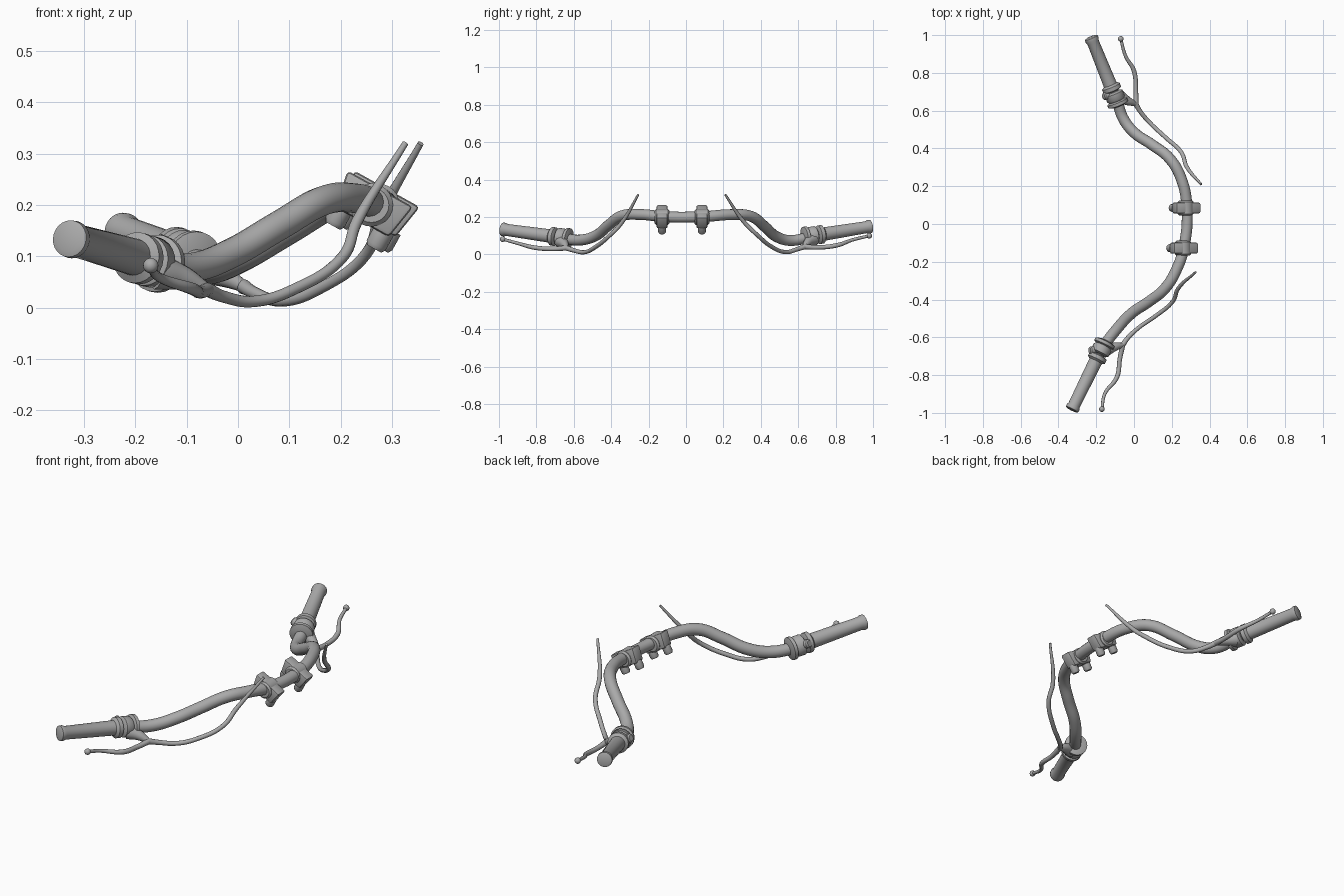
import bpy, bmesh, math
from mathutils import Vector, Matrix

if "Cube" in bpy.data.objects:
    bpy.data.objects.remove(bpy.data.objects["Cube"])

grey = bpy.data.materials.new("satin_grey")
grey.use_nodes = True
grey.diffuse_color = (0.4, 0.4, 0.4, 1)
grey.node_tree.nodes["Principled BSDF"].inputs["Base Color"].default_value = (0.4, 0.4, 0.4, 1)


def finish(ob, angle=40):
    """Apply the material and smooth shading."""
    ob.data.materials.clear()
    ob.data.materials.append(grey)
    bpy.ops.object.select_all(action="DESELECT")
    ob.select_set(True)
    bpy.context.view_layer.objects.active = ob
    bpy.ops.object.shade_smooth_by_angle(angle=math.radians(angle))
    return ob


def add_mesh(name, bm, matrix=Matrix()):
    bmesh.ops.recalc_face_normals(bm, faces=bm.faces[:])
    me = bpy.data.meshes.new(name)
    bm.to_mesh(me)
    bm.free()
    me.transform(matrix)
    ob = bpy.data.objects.new(name, me)
    bpy.context.collection.objects.link(ob)
    return finish(ob)


def tube(name, points, radii, sides=4):
    """Smooth tapered tube through the points."""
    cu = bpy.data.curves.new(name, "CURVE")
    cu.dimensions = "3D"
    cu.bevel_depth = 1
    cu.bevel_resolution = sides
    cu.resolution_u = 8
    cu.use_fill_caps = True
    sp = cu.splines.new("BEZIER")
    sp.bezier_points.add(len(points) - 1)
    for i, (bp, p) in enumerate(zip(sp.bezier_points, points)):
        bp.co = p
        bp.radius = radii[min(i, len(radii) - 1)]
        bp.handle_left_type = bp.handle_right_type = "AUTO"
    ob = bpy.data.objects.new(name, cu)
    bpy.context.collection.objects.link(ob)
    bpy.ops.object.select_all(action="DESELECT")
    ob.select_set(True)
    bpy.context.view_layer.objects.active = ob
    bpy.ops.object.convert(target="MESH")
    return finish(bpy.context.object, 60)


def lathe(name, start, direction, profile, sides=24):
    """Solid of revolution; profile holds (distance, radius) pairs."""
    bm = bmesh.new()
    rings = [[bm.verts.new((r * math.cos(a), r * math.sin(a), d))
              for a in (math.tau * k / sides for k in range(sides))] for d, r in profile]
    for a, b in zip(rings, rings[1:]):
        for k in range(sides):
            n = (k + 1) % sides
            bm.faces.new((a[k], a[n], b[n], b[k]))
    bm.faces.new(rings[0])
    bm.faces.new(rings[-1])
    rot = Vector(direction).to_track_quat("Z", "Y").to_matrix().to_4x4()
    return add_mesh(name, bm, Matrix.Translation(start) @ rot)


# Bent bar
bar = [(-.21, -.74, .10), (-.165, -.655, .085), (-.09, -.555, .078), (-.015, -.475, .105),
       (.08, -.41, .16), (.165, -.34, .208), (.23, -.23, .213), (.265, -.12, .202),
       (.28, .09, .202), (.25, .24, .213), (.19, .345, .205), (.095, .42, .15),
       (0, .485, .095), (-.055, .555, .075), (-.09, .65, .09), (-.115, .71, .105)]
tube("bar", bar, [.029], 6)

# Per side: grip end, grip inner end, lever junction, lever path, cable path
sides = {
    "right": ((-.33, -.985, .135), (-.19, -.70, .095),
              [(-.17, -.98, .082), (-.155, -.9, .06), (-.09, -.81, .037),
               (-.075, -.715, .03), (-.06, -.64, .035)],
              [(-.06, -.64, .035), (-.03, -.6, .022), (.03, -.545, .012), (.11, -.49, .036),
               (.205, -.41, .1), (.232, -.345, .168), (.326, -.255, .32)]),
    "left": ((-.228, .99, .15), (-.115, .71, .105),
             [(-.07, .98, .1), (-.045, .89, .078), (0, .81, .05),
              (.01, .70, .038), (.01, .635, .042)],
             [(.01, .635, .042), (.03, .6, .03), (.085, .535, .013), (.165, .46, .04),
              (.25, .38, .105), (.278, .305, .18), (.356, .21, .32)]),
}
for side, (end, inner, lever, cable) in sides.items():
    end, inner = Vector(end), Vector(inner)
    axis = (inner - end).normalized()
    length = (inner - end).length
    # Flared grip with inner flange
    lathe(side + "_grip", end, axis,
          [(0, .026), (.004, .036), (.018, .037), (.03, .032), (length - .03, .036),
           (length - .02, .05), (length, .05), (length + .008, .034)])
    # Lever clamp around the bar
    lathe(side + "_clamp", inner + axis * .012, axis,
          [(0, .036), (.008, .05), (.04, .05), (.05, .042), (.056, .056),
           (.072, .056), (.08, .034)])
    mid = inner + axis * .035
    lathe(side + "_clamp_boss", mid + Vector((-.05, 0, .022)), (1, 0, -.45),
          [(-.012, .015), (-.006, .021), (.03, .021)], 16)
    # Arm joining clamp and lever
    hub = Vector(lever[-1])
    tube(side + "_lever_arm", [mid + Vector((.02, 0, -.02)), mid.lerp(hub, .6), hub],
         [.036, .024, .012])
    tube(side + "_lever", lever, [.008, .009, .012, .012, .014])
    tube(side + "_cable", cable, [.014, .012, .011, .011, .011, .011, .006])
    bpy.ops.mesh.primitive_uv_sphere_add(segments=16, ring_count=8, radius=.015, location=lever[0])
    bpy.context.object.name = side + "_lever_tip"
    finish(bpy.context.object)

# Central bar mounts: tapered block, collar and two bolts each
tilt = Matrix.Rotation(math.radians(29), 4, "Y")
for side, centre in (("right", (.26, -.128, .2)), ("left", (.273, .085, .2))):
    place = Matrix.Translation(centre) @ tilt
    bm = bmesh.new()
    bmesh.ops.create_cube(bm, size=1)
    for v in bm.verts:
        top = v.co.z > 0
        v.co = (v.co.x * (.146 if top else .12), v.co.y * .058, .036 if top else -.038)
    bmesh.ops.bevel(bm, geom=bm.edges[:], offset=.008, segments=2, affect="EDGES", profile=.5)
    add_mesh(side + "_mount_block", bm, place)
    lathe(side + "_mount_collar", Vector(centre) - Vector((0, .04, 0)), (0, 1, 0),
          [(0, .034), (.008, .042), (.072, .042), (.08, .034)])
    down = tilt.to_3x3() @ Vector((0, 0, -1))
    for label, offset in (("rear", -.046), ("front", .046)):
        lathe(f"{side}_{label}_bolt", place @ Vector((offset, 0, -.03)), down,
              [(0, .021), (.034, .021), (.042, .016)], 16)
